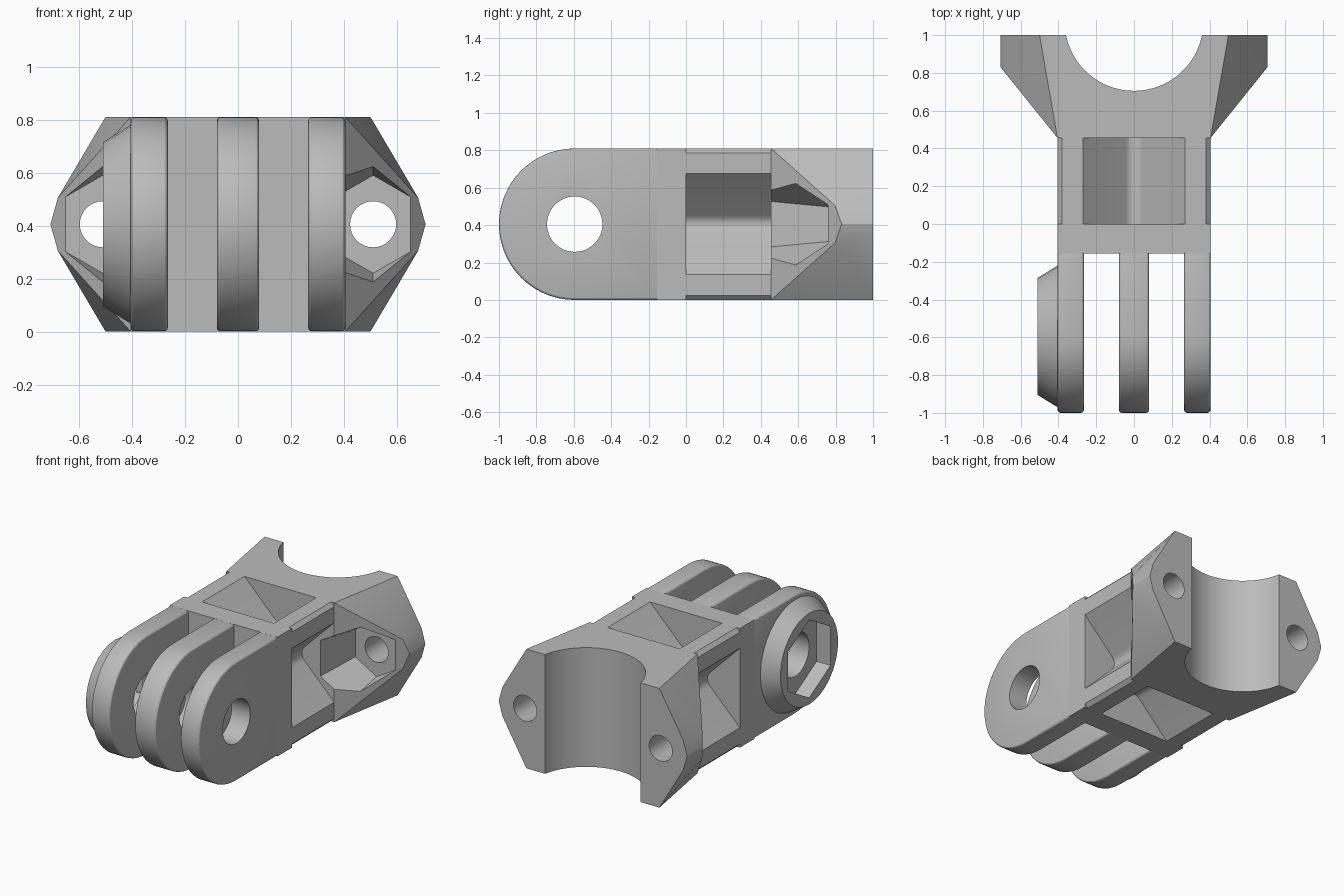
import bpy, bmesh
from math import sin, cos, pi
from mathutils import Vector

old = bpy.data.objects.get("Cube")
if old:
    bpy.data.objects.remove(old, do_unlink=True)

H = 0.405          # half width and half height of the square body
PIVOT = -0.595     # y of the hinge axis

grey = bpy.data.materials.new("plain_grey")
grey.use_nodes = True
grey.diffuse_color = (0.5, 0.5, 0.5, 1)
grey.node_tree.nodes["Principled BSDF"].inputs["Base Color"].default_value = (0.5, 0.5, 0.5, 1)


def finish(name, bm):
    bmesh.ops.recalc_face_normals(bm, faces=bm.faces)
    mesh = bpy.data.meshes.new(name)
    bm.to_mesh(mesh)
    bm.free()
    mesh.materials.append(grey)
    ob = bpy.data.objects.new(name, mesh)
    bpy.context.collection.objects.link(ob)
    return ob


def loft(name, ring_a, ring_b):
    """Solid between two matching rings of points."""
    bm = bmesh.new()
    a = [bm.verts.new(p) for p in ring_a]
    b = [bm.verts.new(p) for p in ring_b]
    bm.faces.new(a)
    bm.faces.new(b)
    for i in range(len(a)):
        j = (i + 1) % len(a)
        bm.faces.new((a[i], a[j], b[j], b[i]))
    return finish(name, bm)


def place(axis, u, v, w):
    return {"x": (w, u, v), "y": (u, w, v), "z": (u, v, w)}[axis]


def frustum(name, axis, centre, start, end, r0, r1, sides):
    """Round or many-sided solid along an axis, one corner pointing up."""
    def ring(r, w):
        turns = [pi / 2 + 2 * pi * i / sides for i in range(sides)]
        return [place(axis, centre[0] + r * cos(t), centre[1] + r * sin(t), w) for t in turns]
    return loft(name, ring(r0, start), ring(r1, end))


def box(name, lo, hi):
    ring = [(lo[0], lo[1]), (hi[0], lo[1]), (hi[0], hi[1]), (lo[0], hi[1])]
    return loft(name, [(*p, lo[2]) for p in ring], [(*p, hi[2]) for p in ring])


def apply(ob, mod):
    bpy.context.view_layer.objects.active = ob
    with bpy.context.temp_override(object=ob, active_object=ob, selected_objects=[ob]):
        bpy.ops.object.modifier_apply(modifier=mod.name)


def cut(ob, cutter):
    cutter.hide_render = True
    mod = ob.modifiers.new("cut", "BOOLEAN")
    mod.operation, mod.solver, mod.object = "DIFFERENCE", "EXACT", cutter
    apply(ob, mod)
    bpy.data.objects.remove(cutter, do_unlink=True)


parts = []

# Three rounded hinge prongs with a pivot hole
arc = [pi / 2 + pi * i / 28 for i in range(29)]
outline = [(PIVOT + H * cos(t), H + H * sin(t)) for t in arc]
outline += [(-0.14, 0), (-0.14, 2 * H)]
for name, x0, x1 in (("right_prong", -H, -0.265), ("middle_prong", -0.08, 0.08),
                     ("left_prong", 0.265, H)):
    prong = loft(name, [(x0, *p) for p in outline], [(x1, *p) for p in outline])
    bevel = prong.modifiers.new("soft_edge", "BEVEL")
    bevel.width, bevel.segments, bevel.limit_method = 0.016, 3, "ANGLE"
    apply(prong, bevel)
    cut(prong, frustum("pivot_cutter", "x", (PIVOT, H), -1, 1, 0.148, 0.148, 48))
    parts.append(prong)

# Tapered boss with a hexagonal nut seat
boss = frustum("nut_boss", "x", (PIVOT, H), -0.4, -0.51, 0.378, 0.31, 32)
cut(boss, frustum("nut_cutter", "x", (PIVOT, H), -0.6, -0.3, 0.265, 0.265, 6))
parts.append(boss)

# Solid block joining the prongs
parts.append(box("yoke_block", (-H, -0.155, 0), (H, 0, 2 * H)))

# Neck: square bar with chamfered corners and a rounded V groove on each side
fillet = 0.064
side = [(0.38, H), (0.27, H)]
for i in range(9):
    t = -pi / 4 - pi / 2 * i / 8
    side.append((fillet * cos(t), H - 0.27 + fillet * (2 ** 0.5 + sin(t))))
side += [(-0.27, H), (-0.38, H)]
section = []
for q in range(4):
    c, s = round(cos(q * pi / 2)), round(sin(q * pi / 2))
    section += [(x * c - z * s, x * s + z * c + H) for x, z in side]
parts.append(loft("grooved_neck", [(x, -0.01, z) for x, z in section],
                  [(x, 0.465, z) for x, z in section]))

# Clamp half: flared block wrapped around its corner points
bm = bmesh.new()
for sx in (-1, 1):
    for sz in (-1, 1):
        for x, y, z in ((H, 0.455, H), (0.5, 1, H), (0.68, 0.797, 0.1), (0.68, 1, 0.1)):
            bm.verts.new((sx * x, y, H + sz * z))
    for y in (0.832, 1):
        bm.verts.new((sx * 0.708, y, H))
bmesh.ops.convex_hull(bm, input=bm.verts)
bmesh.ops.dissolve_limit(bm, angle_limit=0.01, verts=bm.verts, edges=bm.edges)
clamp = finish("clamp_half", bm)

# Tube bore, bolt holes and tapered nut pockets
cut(clamp, frustum("bore_cutter", "z", (0, 1.072), -1, 2, 0.367, 0.367, 96))
for sx in (-1, 1):
    cut(clamp, frustum("pocket_cutter", "y", (sx * 0.51, H), 0.3, 0.76, 0.272, 0.185, 6))
    cut(clamp, frustum("bolt_cutter", "y", (sx * 0.51, H), 0.3, 1.2, 0.087, 0.087, 32))
parts.append(clamp)

# Smooth the round surfaces, keep the hard edges
bpy.ops.object.select_all(action="DESELECT")
for ob in parts:
    ob.select_set(True)
bpy.context.view_layer.objects.active = clamp
bpy.ops.object.shade_smooth_by_angle(angle=pi / 7)
